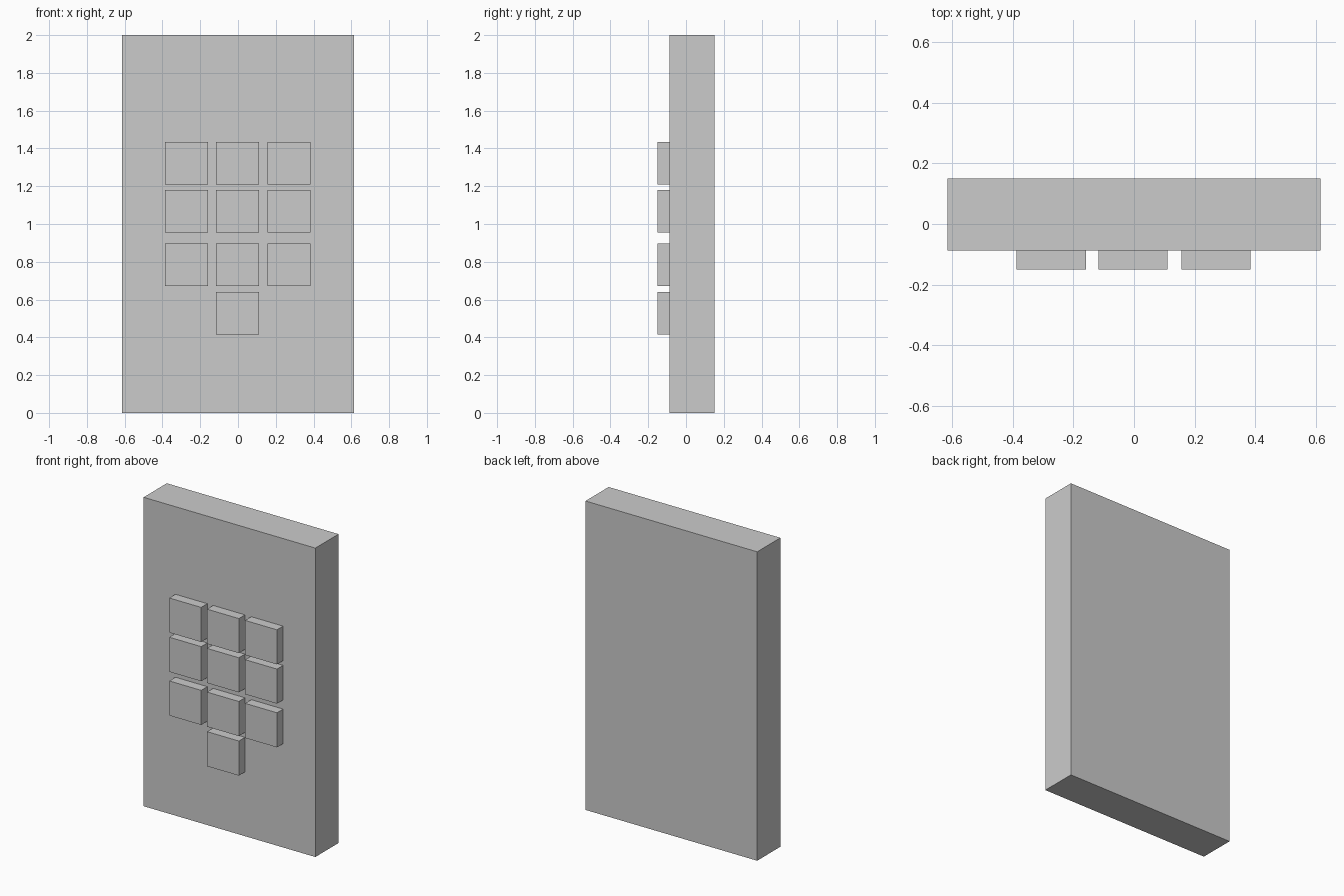
import bpy

if "Cube" in bpy.data.objects:
    bpy.data.objects.remove(bpy.data.objects["Cube"])


def box(name, x, y, z):
    """Axis-aligned box from (min, max) ranges."""
    bpy.ops.mesh.primitive_cube_add(
        size=1, location=[(a + b) / 2 for a, b in (x, y, z)])
    obj = bpy.context.object
    obj.name = name
    obj.scale = [b - a for a, b in (x, y, z)]
    bpy.ops.object.transform_apply(location=False, rotation=False, scale=True)
    return obj


FRONT = -0.087          # front face of the panel
BACK = 0.15
KEY_W, KEY_H = 0.228, 0.224

# Panel
box("keypad_panel", (-0.615, 0.615), (FRONT, BACK), (0, 2))

# Keys: three rows of three, plus one centred key at the bottom
columns = (-0.273, -0.003, 0.270)
rows = (1.321, 1.067, 0.784, 0.528)
for r, z in enumerate(rows):
    for c, x in enumerate(columns):
        if r == 3 and c != 1:
            continue
        box(f"key_{r + 1}_{c + 1}",
            (x - KEY_W / 2, x + KEY_W / 2),
            (-0.15, FRONT + 0.004),
            (z - KEY_H / 2, z + KEY_H / 2))
